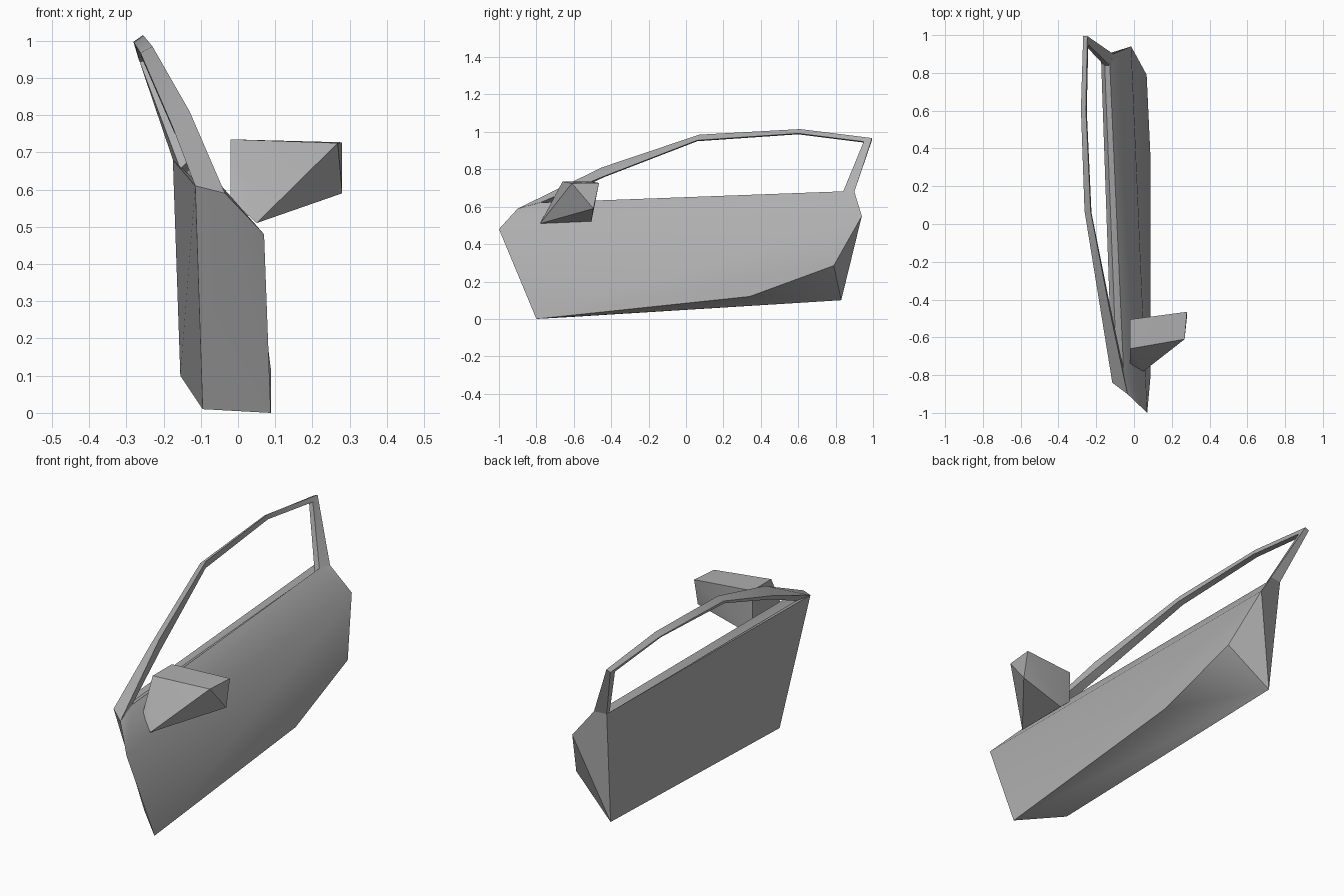
import bpy
import bmesh
import math

if "Cube" in bpy.data.objects:
    bpy.data.objects.remove(bpy.data.objects["Cube"])

paint = bpy.data.materials.new("dark_grey")
paint.diffuse_color = (0.43, 0.43, 0.43, 1)
paint.use_nodes = True
paint.node_tree.nodes["Principled BSDF"].inputs["Base Color"].default_value = paint.diffuse_color


def make_object(name, points, faces=None, smooth=0):
    """Build an object from faces, or from the hull of its points."""
    bm = bmesh.new()
    verts = [bm.verts.new(p) for p in points]
    if faces:
        for f in faces:
            bm.faces.new([verts[i] for i in f])
    else:
        bmesh.ops.convex_hull(bm, input=verts)
        bmesh.ops.dissolve_limit(bm, angle_limit=0.02, verts=bm.verts, edges=bm.edges)
    bmesh.ops.recalc_face_normals(bm, faces=bm.faces)
    mesh = bpy.data.meshes.new(name)
    bm.to_mesh(mesh)
    bm.free()
    mesh.materials.append(paint)
    obj = bpy.data.objects.new(name, mesh)
    bpy.context.collection.objects.link(obj)
    if smooth:
        bpy.ops.object.select_all(action='DESELECT')
        bpy.context.view_layer.objects.active = obj
        obj.select_set(True)
        bpy.ops.object.shade_smooth_by_angle(angle=math.radians(smooth))
    return obj


# Door body: outer skin with wheel-arch cut, shoulder, grooved sill, inner panel
corners = {
    "A": (0.07, -1.0, 0.48),      # shoulder front
    "B": (0.088, -0.80, 0.0),     # outer bottom front
    "C": (0.088, 0.34, 0.12),     # arch start
    "D": (0.067, 0.79, 0.285),    # arch end
    "E": (-0.015, 0.94, 0.55),    # shoulder rear
    "F": (-0.11, 0.90, 0.68),     # belt rear
    "G": (-0.035, -0.90, 0.59),   # belt front
    "H": (-0.115, -0.84, 0.61),   # inner top front
    "I": (-0.175, 0.89, 0.68),    # inner top rear
    "J": (-0.155, 0.83, 0.10),    # inner bottom rear
    "K": (-0.095, -0.62, 0.01),   # inner bottom front
    "L": (-0.055, -0.78, 0.622),  # window corner front
    "M": (-0.128, 0.84, 0.682),   # window corner rear
    "N": (-0.092, -0.76, 0.605),  # sill groove front
    "P": (-0.155, 0.84, 0.655),   # sill groove rear
}
keys = list(corners)
panels = ["ABCDE", "ALG", "AEML", "EFM", "LMPN", "NPIH", "GLN", "GNH", "MFP",
          "FIP", "AGB", "GHKB", "HIJK", "IFEJ", "EDJ", "BKJC", "CJD"]
make_object("door_body", list(corners.values()),
            [[keys.index(c) for c in p] for p in panels], smooth=36)

# Window frame: four-sided section swept over the opening
# each station: outer edge point, inner edge (y, z), thickness in x, inner drop
stations = [
    ((-0.035, -0.90, 0.59), (-0.78, 0.622), 0.075, 0.01),
    ((-0.13, -0.45, 0.81), (-0.44, 0.762), 0.048, 0.036),
    ((-0.23, 0.07, 0.985), (0.06, 0.955), 0.032, 0.018),
    ((-0.255, 0.61, 1.015), (0.60, 0.992), 0.026, 0.018),
    ((-0.247, 0.995, 0.967), (0.95, 0.948), 0.022, 0.01),
    ((-0.11, 0.90, 0.68), (0.84, 0.68), 0.06, 0.01),
]
pts, faces = [], []
for (x, y, z), (ly, lz), w, drop in stations:
    lx = x + (0.005 if z > 0.7 else -0.018)
    pts += [(x, y, z), (lx, ly, lz), (lx - w, ly, lz - 0.005), (x - w, y, z - drop)]
pts[2:4] = [corners["N"], corners["H"]]
pts[-2:] = [corners["P"], corners["I"]]
for s in range(len(stations) - 1):
    for k in range(4):
        a, b = s * 4 + k, s * 4 + (k + 1) % 4
        faces.append((a, b, b + 4, a + 4))
end = len(pts) - 4
faces += [(0, 1, 2, 3), (end, end + 1, end + 2, end + 3)]
make_object("window_frame", pts, faces, smooth=30)

# Wing mirror: faceted wedge housing
make_object("wing_mirror", [
    (-0.02, -0.66, 0.735), (0.268, -0.61, 0.725),
    (0.28, -0.465, 0.727), (-0.02, -0.505, 0.735),
    (0.28, -0.495, 0.59), (0.05, -0.78, 0.51),
    (-0.02, -0.74, 0.575), (0.04, -0.505, 0.522), (-0.02, -0.51, 0.575)], smooth=30)
